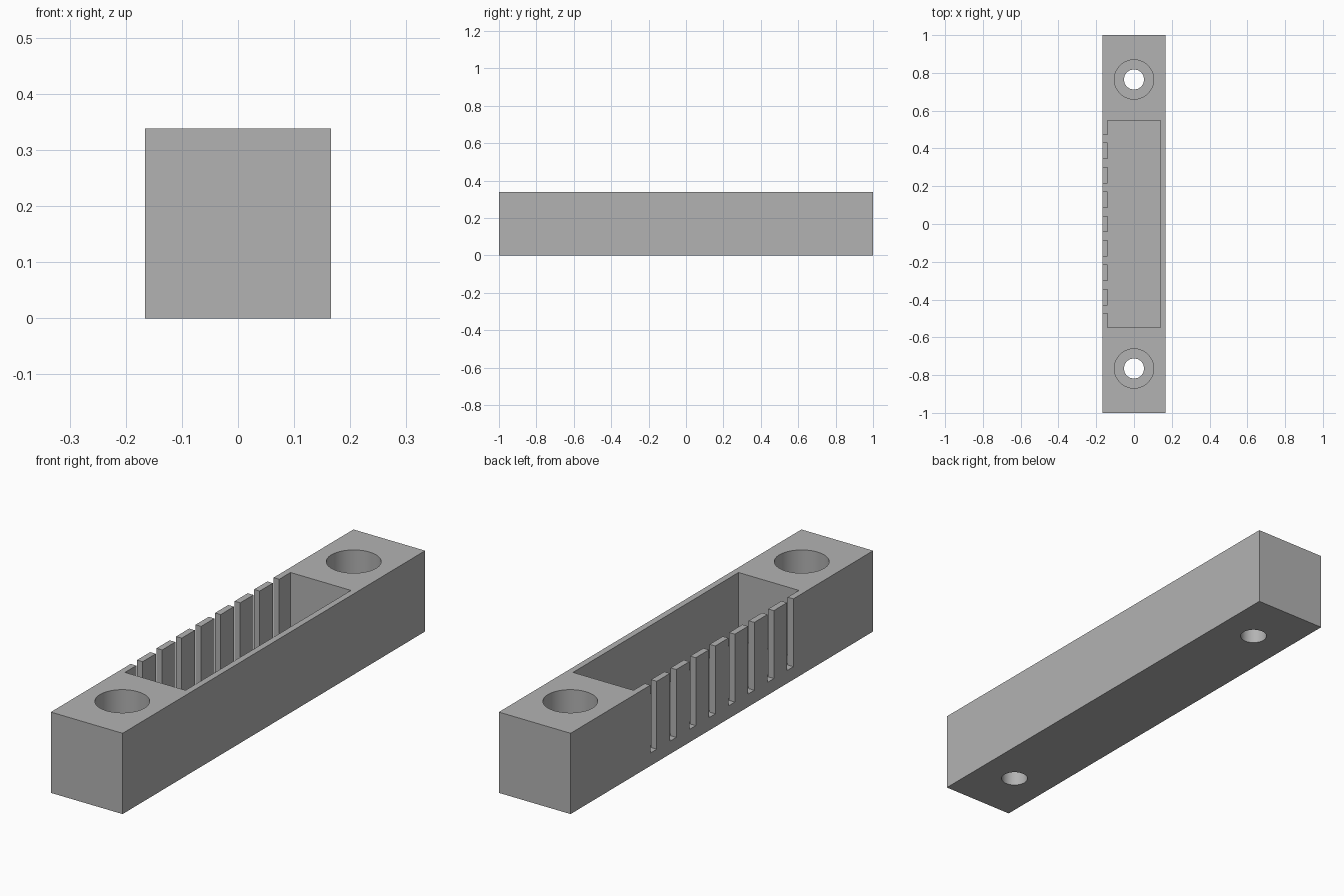
import bpy
import bmesh
import math

if "Cube" in bpy.data.objects:
    bpy.data.objects.remove(bpy.data.objects["Cube"], do_unlink=True)

HALF_W, HALF_L, HEIGHT = 0.166, 1.0, 0.338
POCKET_X, POCKET_Y, FLOOR = 0.14, 0.547, 0.054
SLOTS, PITCH, SLOT_HALF = 8, 0.129, 0.021
HOLE_Y, BORE_R, HEAD_R, SEAT = 0.765, 0.053, 0.104, 0.12
OVER = 0.1  # how far cutters reach past the block

grey = bpy.data.materials.new("plain_grey")
grey.use_nodes = True
colour = (0.45, 0.45, 0.45, 1)
grey.diffuse_color = colour
grey.node_tree.nodes["Principled BSDF"].inputs["Base Color"].default_value = colour


def prism(name, outline, z0, z1):
    """Extrude a flat outline from z0 up to z1."""
    bm = bmesh.new()
    face = bm.faces.new([bm.verts.new((x, y, z0)) for x, y in outline])
    top = bmesh.ops.extrude_face_region(bm, geom=[face])["geom"]
    moved = [v for v in top if isinstance(v, bmesh.types.BMVert)]
    bmesh.ops.translate(bm, verts=moved, vec=(0, 0, z1 - z0))
    bmesh.ops.recalc_face_normals(bm, faces=bm.faces)
    mesh = bpy.data.meshes.new(name)
    bm.to_mesh(mesh)
    bm.free()
    mesh.materials.append(grey)
    obj = bpy.data.objects.new(name, mesh)
    bpy.context.collection.objects.link(obj)
    return obj


def rectangle(x, y):
    return [(-x, -y), (x, -y), (x, y), (-x, y)]


def circle(y, radius, sides=64):
    angles = [math.tau * i / sides for i in range(sides)]
    return [(radius * math.cos(a), y + radius * math.sin(a)) for a in angles]


# Main block
body = prism("holder_body", rectangle(HALF_W, HALF_L), 0, HEIGHT)

# Pocket outline with a comb of slots breaking through the left-hand wall
comb = rectangle(POCKET_X, POCKET_Y)
for i in reversed(range(SLOTS)):
    y = (i - (SLOTS - 1) / 2) * PITCH
    inner, outer = -POCKET_X, -HALF_W - OVER
    comb += [(inner, y + SLOT_HALF), (outer, y + SLOT_HALF),
             (outer, y - SLOT_HALF), (inner, y - SLOT_HALF)]
cutters = [prism("pocket_cutter", comb, FLOOR, HEIGHT + OVER)]

# Counterbored screw holes at both ends
for y in (-HOLE_Y, HOLE_Y):
    cutters.append(prism("head_cutter", circle(y, HEAD_R), SEAT, HEIGHT + OVER))
    cutters.append(prism("bore_cutter", circle(y, BORE_R), -OVER, HEIGHT + OVER))

# Cut the block, then discard the cutters
bpy.context.view_layer.objects.active = body
for cutter in cutters:
    cutter.hide_render = True
    mod = body.modifiers.new(cutter.name, "BOOLEAN")
    mod.operation = "DIFFERENCE"
    mod.solver = "EXACT"
    mod.object = cutter
    bpy.ops.object.modifier_apply(modifier=mod.name)
for cutter in cutters:
    bpy.data.objects.remove(cutter, do_unlink=True)

# Smooth hole walls, crisp edges
bpy.ops.object.select_all(action="DESELECT")
body.select_set(True)
bpy.ops.object.shade_smooth_by_angle(angle=math.radians(30))
